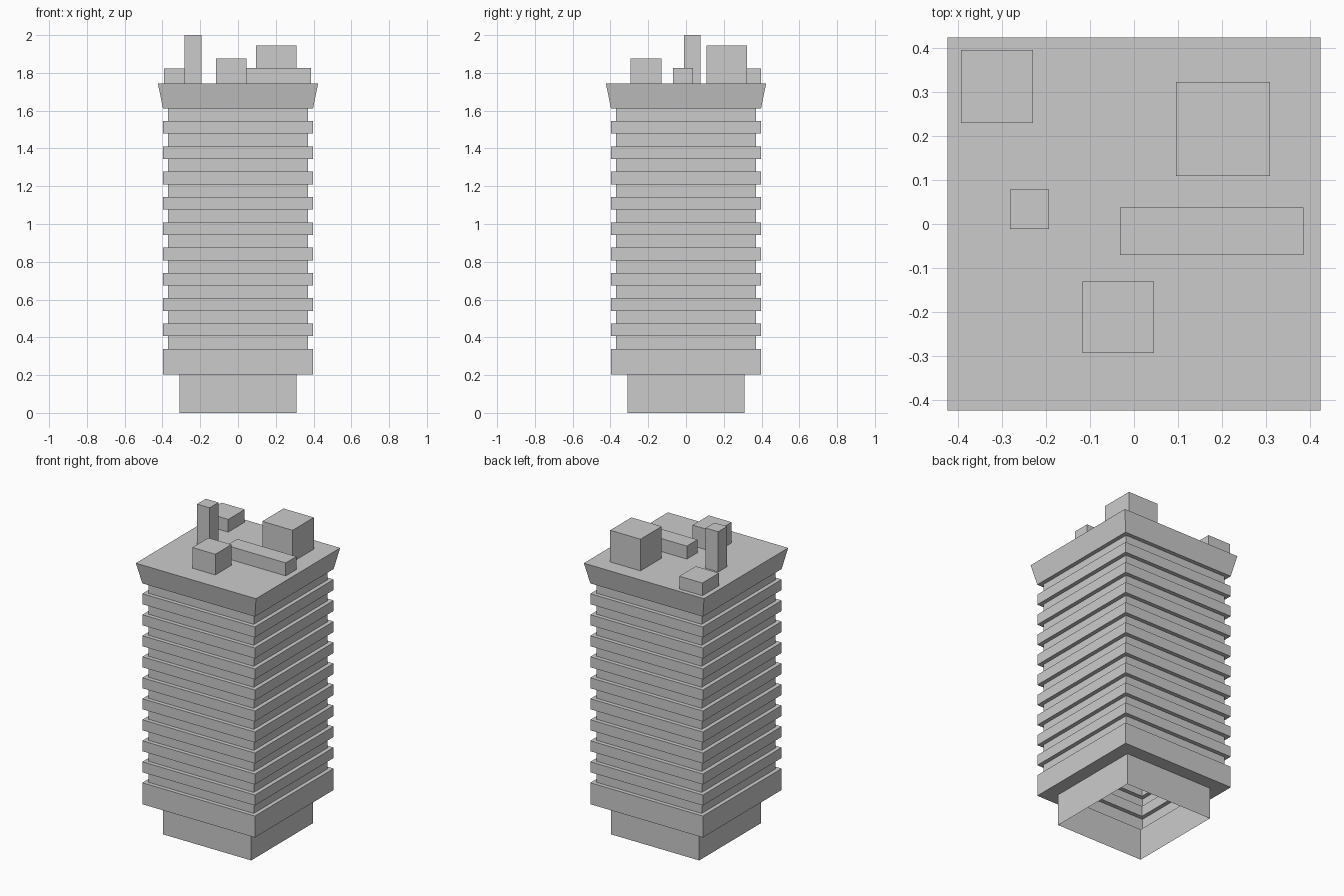
import bpy, bmesh

if "Cube" in bpy.data.objects:
    bpy.data.objects.remove(bpy.data.objects["Cube"])


def make_object(name, bm):
    bmesh.ops.recalc_face_normals(bm, faces=bm.faces[:])
    mesh = bpy.data.meshes.new(name)
    bm.to_mesh(mesh)
    bm.free()
    obj = bpy.data.objects.new(name, mesh)
    bpy.context.collection.objects.link(obj)
    return obj


def square_shell(name, profile):
    """Stack square rings (half width, z), open below and capped above."""
    bm = bmesh.new()
    rings = [[bm.verts.new((sx * r, sy * r, z))
              for sx, sy in ((-1, -1), (1, -1), (1, 1), (-1, 1))]
             for r, z in profile]
    for a, b in zip(rings, rings[1:]):
        for i in range(4):
            j = (i + 1) % 4
            bm.faces.new((a[i], a[j], b[j], b[i]))
    bm.faces.new(rings[-1])
    return make_object(name, bm)


def roof_box(name, x0, x1, y0, y1, top):
    """Box standing on the roof, without a bottom face."""
    bm = bmesh.new()
    low, high = [[bm.verts.new((x, y, z)) for x, y in
                  ((x0, y0), (x1, y0), (x1, y1), (x0, y1))]
                 for z in (ROOF, top)]
    for i in range(4):
        j = (i + 1) % 4
        bm.faces.new((low[i], low[j], high[j], high[i]))
    bm.faces.new(high)
    return make_object(name, bm)


BASE, WALL, BAND, CROWN = 0.311, 0.371, 0.397, 0.424
STEP, ROOF = 0.067, 1.743

# Tower: narrow base, thick first band, nine floor bands, flared crown
profile = [(BASE, 0), (BASE, 0.202), (BAND, 0.202), (BAND, 0.339), (WALL, 0.339)]
for floor in range(9):
    z = 0.339 + STEP * (2 * floor + 1)
    profile += [(WALL, z), (BAND, z), (BAND, z + STEP), (WALL, z + STEP)]
profile += [(WALL, 1.611), (BAND, 1.611), (CROWN, ROOF)]
square_shell("tower", profile)

# Rooftop equipment
roof_box("corner_unit", -0.393, -0.23, 0.23, 0.396, 1.824)
roof_box("large_unit", 0.095, 0.309, 0.109, 0.323, 1.945)
roof_box("chimney", -0.282, -0.193, -0.011, 0.078, 2.0)
roof_box("long_duct", -0.032, 0.386, -0.07, 0.037, 1.826)
roof_box("front_unit", -0.117, 0.045, -0.293, -0.131, 1.875)
